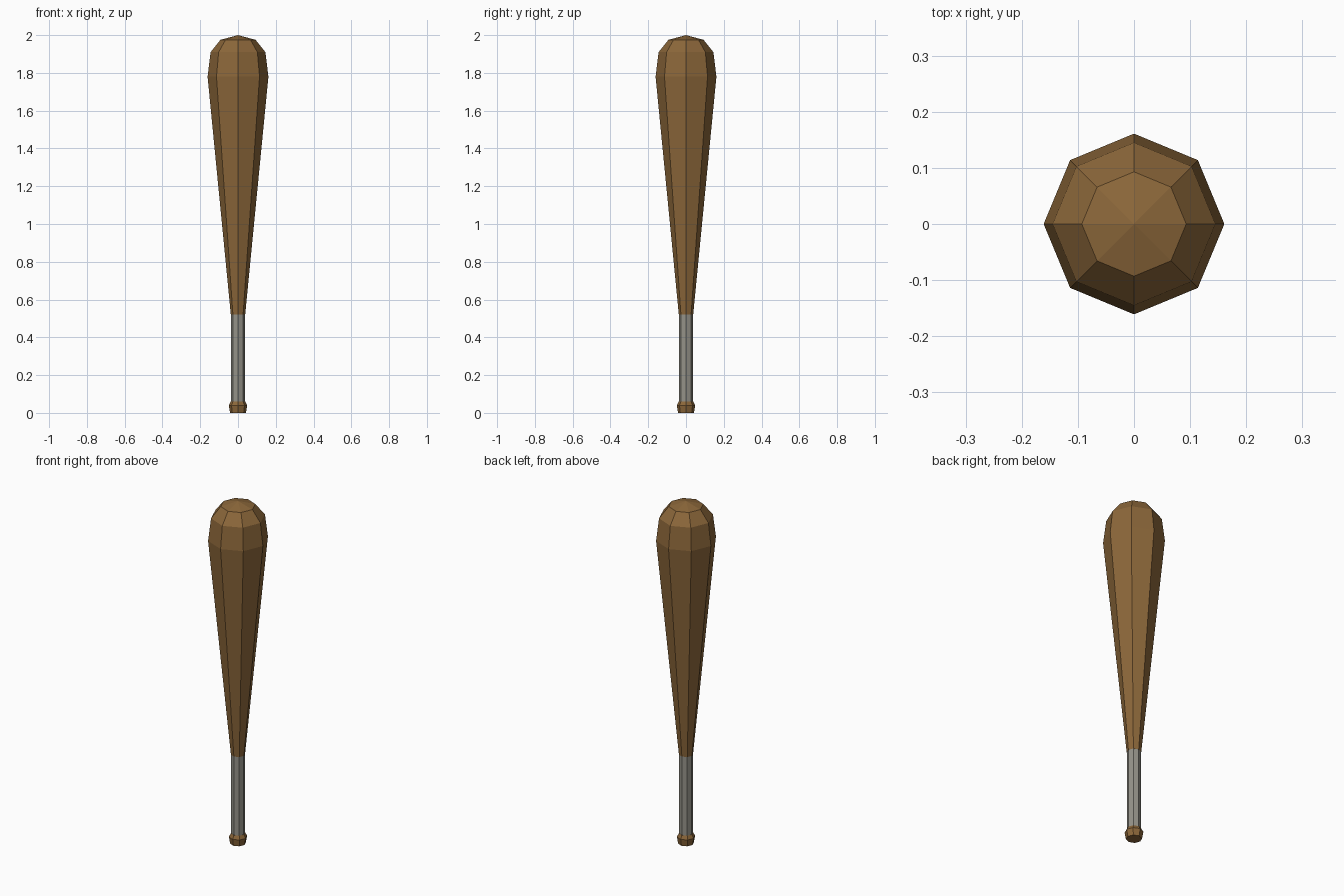
import bpy, bmesh, math

if "Cube" in bpy.data.objects:
    bpy.data.objects.remove(bpy.data.objects["Cube"])


def material(name, rgb):
    m = bpy.data.materials.new(name)
    m.diffuse_color = (*rgb, 1)
    m.use_nodes = True
    m.node_tree.nodes["Principled BSDF"].inputs["Base Color"].default_value = m.diffuse_color
    return m


def lathe(name, profile, mat, sides=8):
    """Revolve (radius, z) points into a flat-faced solid; radius 0 makes a tip."""
    bm = bmesh.new()
    rings = []
    for r, z in profile:
        n = sides if r > 0 else 1
        rings.append([bm.verts.new((r * math.cos(2 * math.pi * i / sides),
                                    r * math.sin(2 * math.pi * i / sides), z))
                      for i in range(n)])
    for low, high in zip(rings, rings[1:]):
        for i in range(sides):
            j = (i + 1) % sides
            if len(high) == 1:
                bm.faces.new((low[i], low[j], high[0]))
            else:
                bm.faces.new((low[i], low[j], high[j], high[i]))
    # Close flat ends
    bm.faces.new(rings[0][::-1])
    if len(rings[-1]) > 1:
        bm.faces.new(rings[-1])
    bmesh.ops.recalc_face_normals(bm, faces=bm.faces)
    mesh = bpy.data.meshes.new(name)
    bm.to_mesh(mesh)
    bm.free()
    mesh.materials.append(mat)
    obj = bpy.data.objects.new(name, mesh)
    bpy.context.collection.objects.link(obj)
    return obj


wood = material("brown wood", (0.26, 0.135, 0.042))
tape = material("grey grip tape", (0.30, 0.29, 0.25))

# Rounded knob at the foot of the handle
lathe("knob", [(0.042, 0), (0.049, 0.04), (0.038, 0.06)], wood)
# Taped grip
lathe("grip", [(0.037, 0.06), (0.037, 0.52)], tape)
# Tapered barrel with a domed top
lathe("barrel", [(0.038, 0.52), (0.161, 1.78), (0.145, 1.91),
                 (0.093, 1.975), (0, 2.0)], wood)
